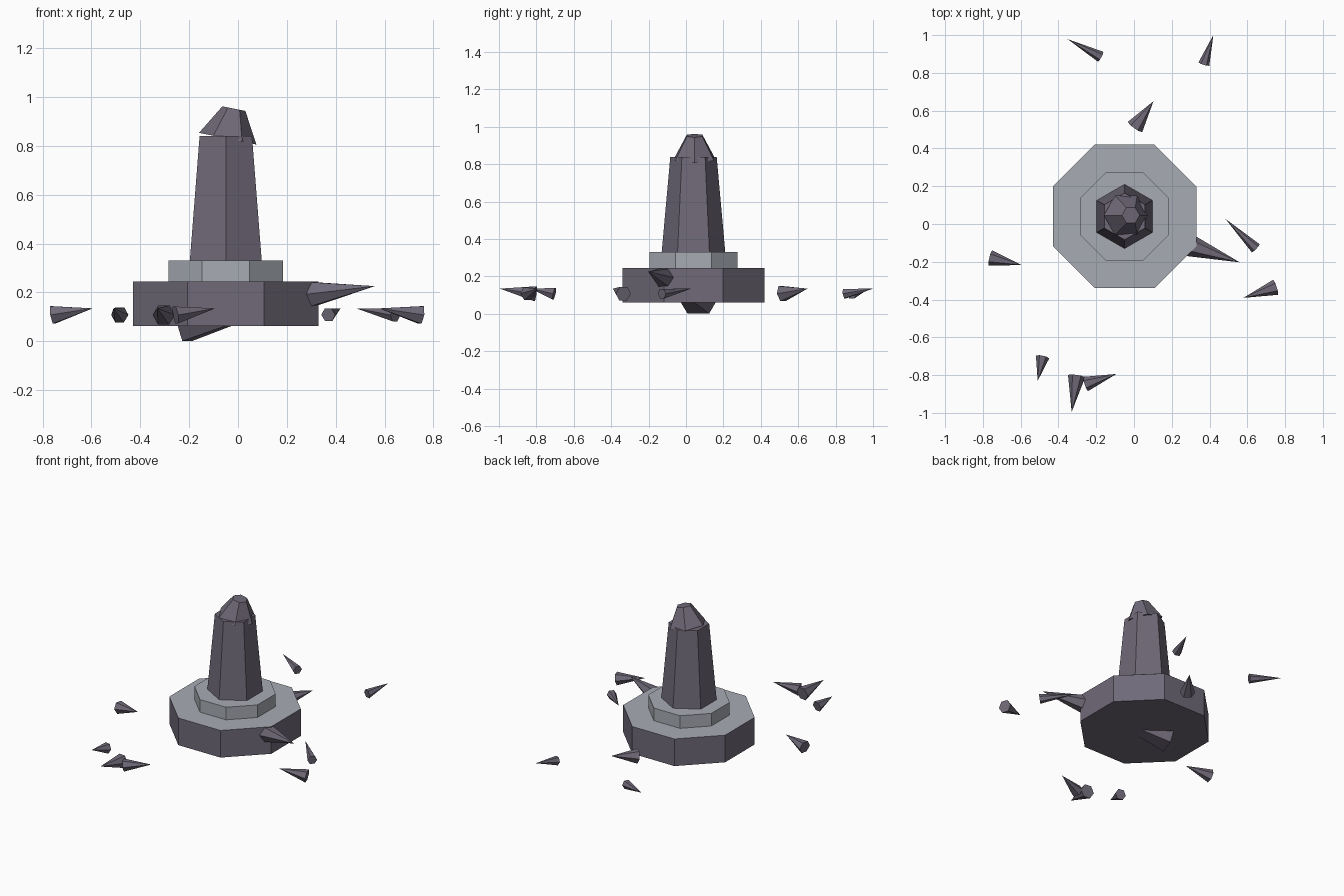
import bpy, bmesh, math
from mathutils import Vector, Matrix

cube = bpy.data.objects.get("Cube")
if cube:
    bpy.data.objects.remove(cube, do_unlink=True)


def material(name, rgb):
    m = bpy.data.materials.new(name)
    m.use_nodes = True
    m.diffuse_color = (*rgb, 1)
    m.node_tree.nodes["Principled BSDF"].inputs["Base Color"].default_value = (*rgb, 1)
    return m


STONE = material("dark purple stone", (0.16, 0.142, 0.187))
PALE = material("pale grey stone", (0.39, 0.41, 0.45))


def frustum(name, start, end, sides, r0, r1, phase=0, mats=(STONE,), pale_top=False):
    """Flat-sided frustum from start to end; r1 = 0 gives a pointed shard."""
    start, end = Vector(start), Vector(end)
    axis = end - start
    bm = bmesh.new()

    def ring(r, z):
        return [bm.verts.new((r * math.cos(a), r * math.sin(a), z))
                for a in (math.radians(phase) + math.tau * i / sides for i in range(sides))]

    low = ring(r0, 0)
    bm.faces.new(low[::-1])
    if r1:
        high = ring(r1, axis.length)
        bm.faces.new(high)
    else:
        tip = bm.verts.new((0, 0, axis.length))
    for i in range(sides):
        j = (i + 1) % sides
        bm.faces.new((low[i], low[j], high[j], high[i]) if r1 else (low[i], low[j], tip))
    bm.normal_update()
    if pale_top:
        for f in bm.faces:
            f.material_index = int(f.normal.z > 0.9)
    mesh = bpy.data.meshes.new(name)
    bm.to_mesh(mesh)
    bm.free()
    for m in mats:
        mesh.materials.append(m)
    obj = bpy.data.objects.new(name, mesh)
    bpy.context.collection.objects.link(obj)
    # Vertical parts keep the world axes; leaning ones follow their own axis
    upright = abs(axis.x) + abs(axis.y) < 1e-6
    turn = Matrix() if upright else axis.to_track_quat('Z', 'Y').to_matrix().to_4x4()
    obj.matrix_world = Matrix.Translation(start) @ turn
    return obj


CX, CY = -0.05, 0.04


def tier(name, z0, z1, sides, r0, r1, phase, **kw):
    return frustum(name, (CX, CY, z0), (CX, CY, z1), sides, r0, r1, phase, **kw)


# Stepped octagonal plinth and tapered column
OCT = 1 / math.cos(math.pi / 8)
tier("plinth", 0.062, 0.245, 8, 0.38 * OCT, 0.38 * OCT, 22.5, mats=(STONE, PALE), pale_top=True)
tier("upper_step", 0.245, 0.33, 8, 0.235 * OCT, 0.235 * OCT, 22.5, mats=(PALE,))
tier("column", 0.33, 0.84, 6, 0.17, 0.124, 30)

# Broken cap leaning to one side
cap = frustum("broken_cap", (-0.042, 0.046, 0.83), (-0.017, 0.046, 0.953), 6, 0.12, 0.048, 30)

# Large shards driven into the plinth
frustum("under_shard", (-0.22, 0.07, 0.106), (0.24, -0.09, 0.165), 6, 0.122, 0)
frustum("side_shard", (0.3, -0.115, 0.193), (0.56, -0.203, 0.226), 6, 0.058, 0)

# Loose shards scattered around: base x, y, tip x, y, radius
SCATTER = [
    (-0.176, 0.885, -0.352, 0.979, 0.03),
    (0.37, 0.847, 0.42, 1.0, 0.03),
    (0.005, 0.513, 0.103, 0.65, 0.047),
    (-0.76, -0.18, -0.595, -0.217, 0.042),
    (-0.484, -0.704, -0.51, -0.83, 0.036),
    (-0.304, -0.805, -0.33, -0.995, 0.046),
    (-0.256, -0.847, -0.093, -0.794, 0.04),
    (0.75, -0.335, 0.579, -0.391, 0.042),
    (0.645, -0.129, 0.484, 0.027, 0.03),
]
for n, (bx, by, tx, ty, r) in enumerate(SCATTER, 1):
    frustum(f"loose_shard_{n}", (bx, by, 0.108), (tx, ty, 0.135), 6, r, 0)
